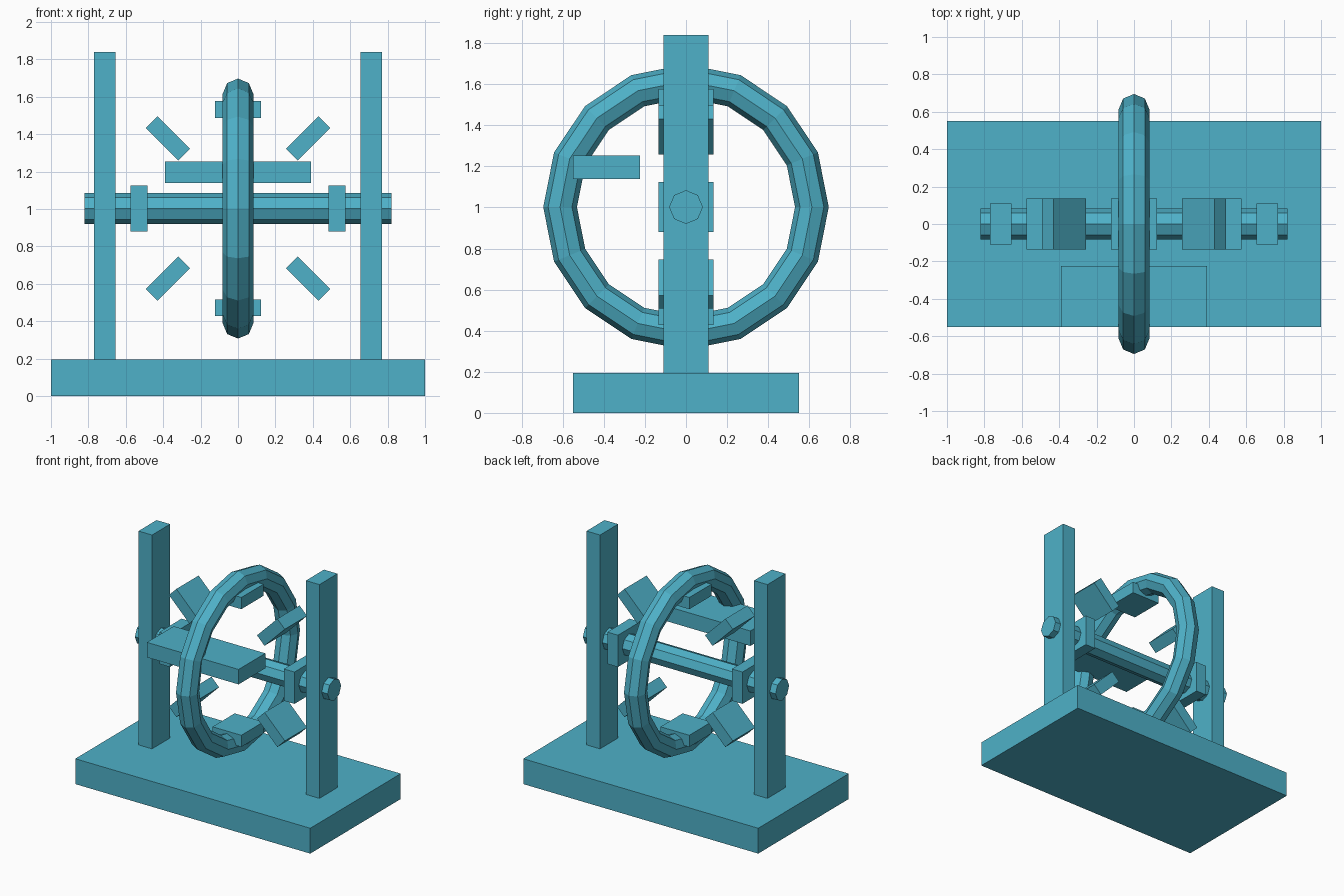
import bpy
from math import pi, sin, cos

if "Cube" in bpy.data.objects:
    bpy.data.objects.remove(bpy.data.objects["Cube"])

HUB_Z = 1.002

teal = bpy.data.materials.new("teal")
teal.diffuse_color = (0.077, 0.44, 0.58, 1)
teal.use_nodes = True
teal.node_tree.nodes["Principled BSDF"].inputs["Base Color"].default_value = teal.diffuse_color


def finish(name):
    ob = bpy.context.object
    ob.name = name
    ob.data.materials.append(teal)
    return ob


def box(name, center, size, rot_y=0.0):
    bpy.ops.mesh.primitive_cube_add(size=1, location=center)
    ob = finish(name)
    ob.scale = size
    ob.rotation_euler = (0, rot_y, 0)


# Base slab
box("base", (0, 0, 0.0975), (2.0, 1.10, 0.195))

# Upright posts
for side, label in ((-1, "left"), (1, "right")):
    box(f"{label}_post", (side * 0.7125, 0, 1.0175), (0.115, 0.22, 1.645))

# Octagonal axle through both posts
bpy.ops.mesh.primitive_cylinder_add(vertices=8, radius=0.082, depth=1.64,
                                    location=(0, 0, HUB_Z), rotation=(0, pi / 2, 0))
finish("axle")

# Low-poly wheel rim
bpy.ops.mesh.primitive_torus_add(major_segments=16, minor_segments=8,
                                 major_radius=0.613, minor_radius=0.082,
                                 location=(0, 0, HUB_Z), rotation=(0, pi / 2, 0))
finish("wheel_rim")

# Eight paddles in a circle: straight ones tangential, diagonal ones radial
for i in range(8):
    a = i * pi / 4
    box(f"paddle_{i + 1}", (0.53 * cos(a), 0, HUB_Z + 0.53 * sin(a)),
        (0.09, 0.27, 0.245), a)

# Front shelf
box("front_shelf", (0, -0.3875, 1.196), (0.78, 0.325, 0.115))
